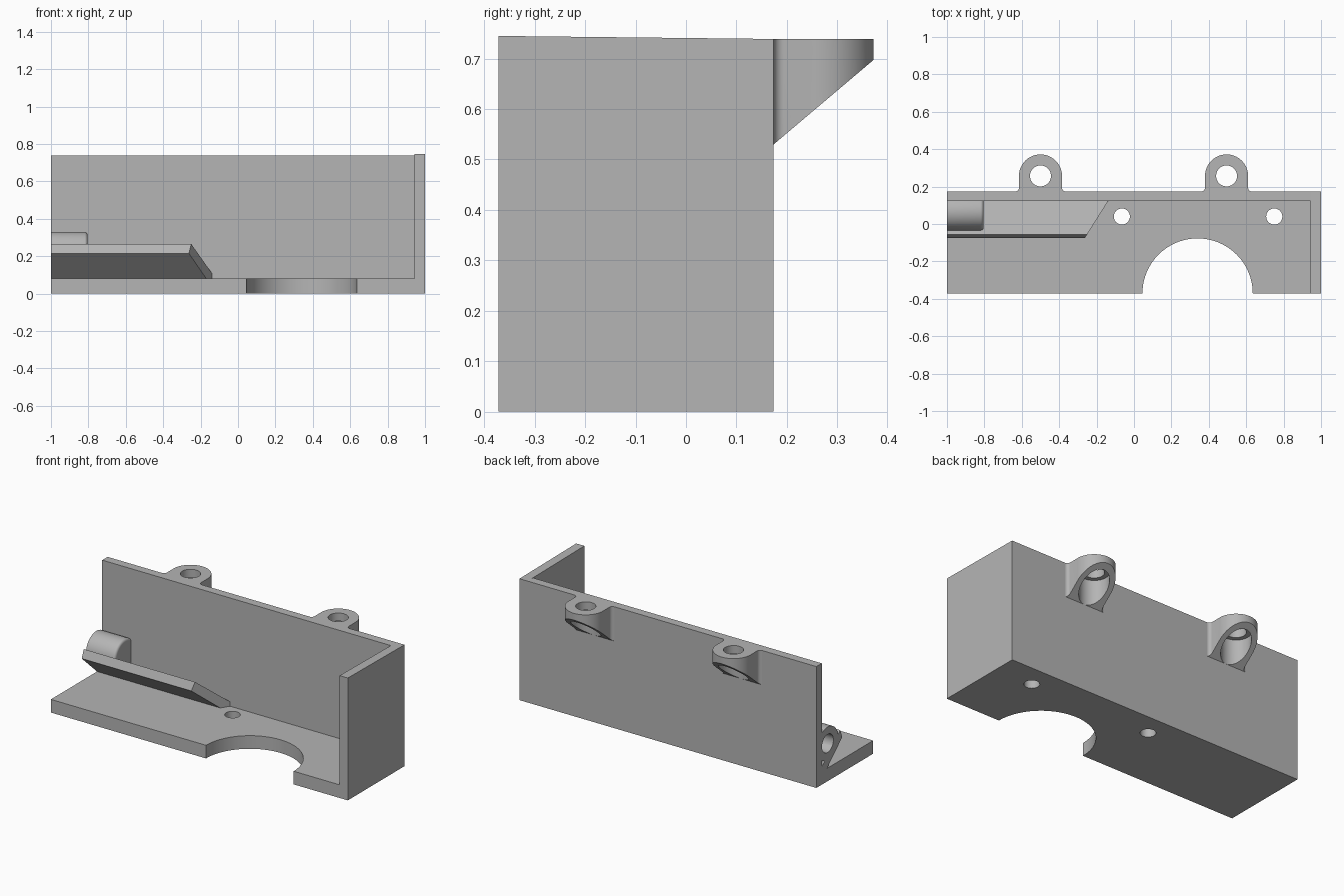
import bpy, bmesh
from math import sin, cos, pi, radians
from mathutils import Vector

cube = bpy.data.objects.get("Cube")
if cube:
    bpy.data.objects.remove(cube, do_unlink=True)

grey = bpy.data.materials.new("plain_grey")
grey.use_nodes = True
grey.diffuse_color = (0.46, 0.46, 0.46, 1)
grey.node_tree.nodes["Principled BSDF"].inputs["Base Color"].default_value = grey.diffuse_color


def prism(name, points, offset, tweak=None):
    """Extrude a closed outline by an offset; tweak may move each vertex."""
    bm = bmesh.new()
    face = bm.faces.new([bm.verts.new(p) for p in points])
    made = bmesh.ops.extrude_face_region(bm, geom=[face])["geom"]
    for v in made:
        if isinstance(v, bmesh.types.BMVert):
            v.co += Vector(offset)
    if tweak:
        for v in bm.verts:
            tweak(v.co)
    bmesh.ops.recalc_face_normals(bm, faces=bm.faces)
    mesh = bpy.data.meshes.new(name)
    bm.to_mesh(mesh)
    bm.free()
    obj = bpy.data.objects.new(name, mesh)
    bpy.context.collection.objects.link(obj)
    mesh.materials.append(grey)
    return obj


def along_x(name, profile, x0, x1, tweak=None):
    return prism(name, [(x0, y, z) for y, z in profile], (x1 - x0, 0, 0), tweak)


def along_z(name, outline, z0, z1, tweak=None):
    return prism(name, [(x, y, z0) for x, y in outline], (0, 0, z1 - z0), tweak)


def arc(cx, cy, r, start=0, end=360, n=64):
    full = abs(end - start) == 360
    steps = n if full else n + 1
    angles = [radians(start + (end - start) * i / n) for i in range(steps)]
    return [(cx + r * cos(a), cy + r * sin(a)) for a in angles]


def activate(obj):
    bpy.ops.object.select_all(action="DESELECT")
    obj.select_set(True)
    bpy.context.view_layer.objects.active = obj


def combine(obj, other, operation="DIFFERENCE"):
    activate(obj)
    mod = obj.modifiers.new("combine", "BOOLEAN")
    mod.operation, mod.solver, mod.object = operation, "EXACT", other
    bpy.ops.object.modifier_apply(modifier=mod.name)
    bpy.data.objects.remove(other, do_unlink=True)


def smooth(obj):
    activate(obj)
    bpy.ops.object.shade_smooth_by_angle(angle=radians(30))


# Bracket body: floor and back wall, joined with the end wall
FRONT, INNER, BACK, FLOOR, TOP = -0.372, 0.122, 0.174, 0.08, 0.739
body = along_x("bracket_body", [(FRONT, 0), (BACK, 0), (BACK, TOP), (INNER, TOP),
                                (INNER, FLOOR), (FRONT, FLOOR)], -1, 0.96)
end_wall = along_x("end_wall", [(FRONT, 0), (BACK, 0), (BACK, TOP), (FRONT, 0.745)], 0.945, 1)
combine(body, end_wall, "UNION")

# Half-round notch and screw holes in the floor
combine(body, along_z("notch", arc(0.34, FRONT, 0.295, n=96), -0.1, 0.2))
for x in (-0.065, 0.75):
    combine(body, along_z("screw_hole", arc(x, 0.04, 0.043), -0.1, 0.2))
smooth(body)


# Sloping slat with its end cut at an angle
def slant_end(co):
    if co.x > -0.9:
        co.x = -0.25 + 0.63 * (co.y + 0.055)


along_x("sloping_slat", [(-0.055, 0.265), (0.13, 0.1), (0.13, 0.027), (-0.075, 0.215)],
        -1, 0, slant_end)

# Round socket resting between slat and wall
socket = along_x("round_socket", arc(0.065, 0.23, 0.1), -1, -0.805)
activate(socket)
rim = socket.modifiers.new("rim", "BEVEL")
rim.width, rim.segments, rim.limit_method = 0.015, 4, "ANGLE"
rim.angle_limit = radians(40)
bpy.ops.object.modifier_apply(modifier=rim.name)
for v in socket.data.vertices:  # keep the open end square
    if v.co.x < -0.98:
        d = Vector((v.co.y - 0.065, v.co.z - 0.23)).normalized() * 0.1
        v.co = (-1 if v.co.x < -0.9999 else v.co.x, 0.065 + d.x, 0.23 + d.y)
combine(socket, along_x("bore", arc(0.065, 0.23, 0.055), -1.1, -0.85))
smooth(socket)


# Mounting ears with sloping undersides and counterbored holes
def slope_under(co):
    if co.z < 0.6:
        co.z = 0.53 + 0.846 * (co.y - BACK)


for name, x in (("right_ear", -0.5), ("left_ear", 0.495)):
    outline = ([(x + 0.135, 0.165)] + arc(x + 0.135, 0.194, 0.02, 270, 180, 8)
               + arc(x, 0.257, 0.115, 0, 180)
               + arc(x - 0.135, 0.194, 0.02, 0, -90, 8) + [(x - 0.135, 0.165)])
    ear = along_z(name, outline, 0.5, TOP, slope_under)
    combine(ear, along_z("counterbore", arc(x, 0.257, 0.083), 0.3, 0.69))
    combine(ear, along_z("ear_hole", arc(x, 0.257, 0.056), 0.3, 1))
    smooth(ear)
